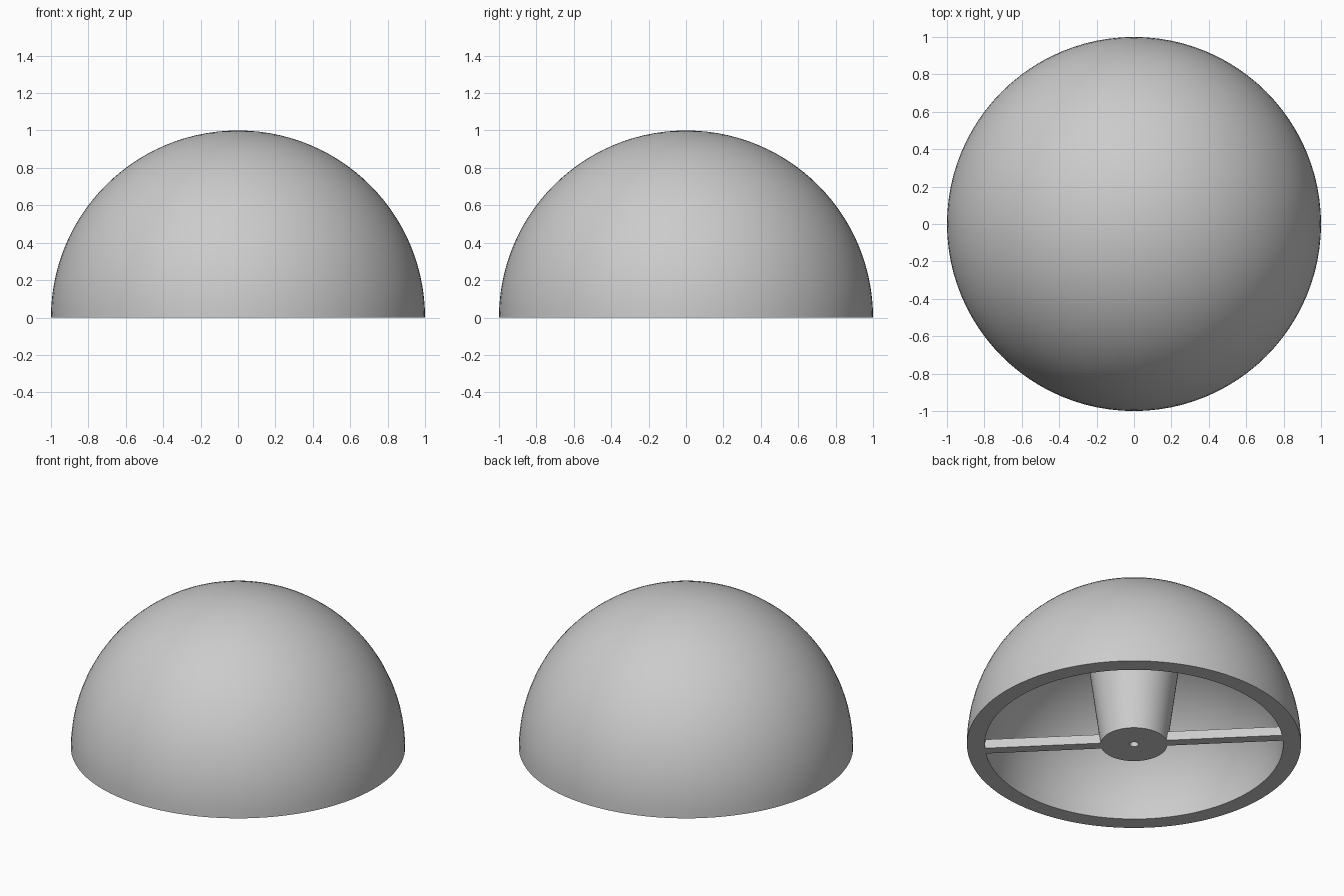
import bpy
import bmesh
from math import sin, cos, pi, radians
from mathutils import Matrix

cube = bpy.data.objects.get("Cube")
if cube:
    bpy.data.objects.remove(cube, do_unlink=True)

OUTER, INNER = 1.0, 0.893
CEILING = 0.77
HUB_R = 0.2
RIB_ANGLE = radians(-45)

grey = bpy.data.materials.new("light grey")
grey.use_nodes = True
grey.diffuse_color = (0.6, 0.6, 0.6, 1)
grey.node_tree.nodes["Principled BSDF"].inputs["Base Color"].default_value = (0.6, 0.6, 0.6, 1)


def finish(bm, name):
    bmesh.ops.recalc_face_normals(bm, faces=bm.faces)
    mesh = bpy.data.meshes.new(name)
    bm.to_mesh(mesh)
    bm.free()
    mesh.materials.append(grey)
    obj = bpy.data.objects.new(name, mesh)
    bpy.context.collection.objects.link(obj)
    bpy.ops.object.select_all(action="DESELECT")
    obj.select_set(True)
    bpy.context.view_layer.objects.active = obj
    bpy.ops.object.shade_smooth_by_angle(angle=radians(30))


def lathe(name, profile, steps=96):
    """Turn an (r, z) profile around the z axis."""
    bm = bmesh.new()
    verts = [bm.verts.new((r, 0, z)) for r, z in profile]
    edges = [bm.edges.new(pair) for pair in zip(verts, verts[1:])]
    bmesh.ops.spin(bm, geom=verts + edges, cent=(0, 0, 0), axis=(0, 0, 1),
                   angle=2 * pi, steps=steps)
    bmesh.ops.remove_doubles(bm, verts=bm.verts, dist=0.0005)
    finish(bm, name)


def quarter_arc(radius, height, count=28):
    """Profile from the rim up to the axis."""
    points = [(radius * cos(pi / 2 * i / count), height * sin(pi / 2 * i / count))
              for i in range(count)]
    return points + [(0, height)]


# Hollow half sphere with a flat rim and a lower, flatter ceiling
lathe("dome_shell", quarter_arc(INNER, CEILING)[::-1] + quarter_arc(OUTER, OUTER))

# Tapered hub hanging from the crown, with a small blind hole
lathe("centre_hub", [(0, 0.5), (0.027, 0.5), (0.027, 0), (HUB_R, 0),
                     (0.317, 0.9), (0, 0.9)], steps=64)

# Two thin ribs joining the hub to the rim
RIB_W, RIB_H = 0.064, 0.06
start, end = HUB_R - 0.004, INNER + 0.002
for name, turn in (("rib_left", 0), ("rib_right", pi)):
    bm = bmesh.new()
    place = (Matrix.Rotation(RIB_ANGLE + turn, 4, "Z")
             @ Matrix.Translation(((start + end) / 2, 0, RIB_H / 2))
             @ Matrix.Diagonal((end - start, RIB_W, RIB_H, 1)))
    bmesh.ops.create_cube(bm, size=1, matrix=place)
    finish(bm, name)
